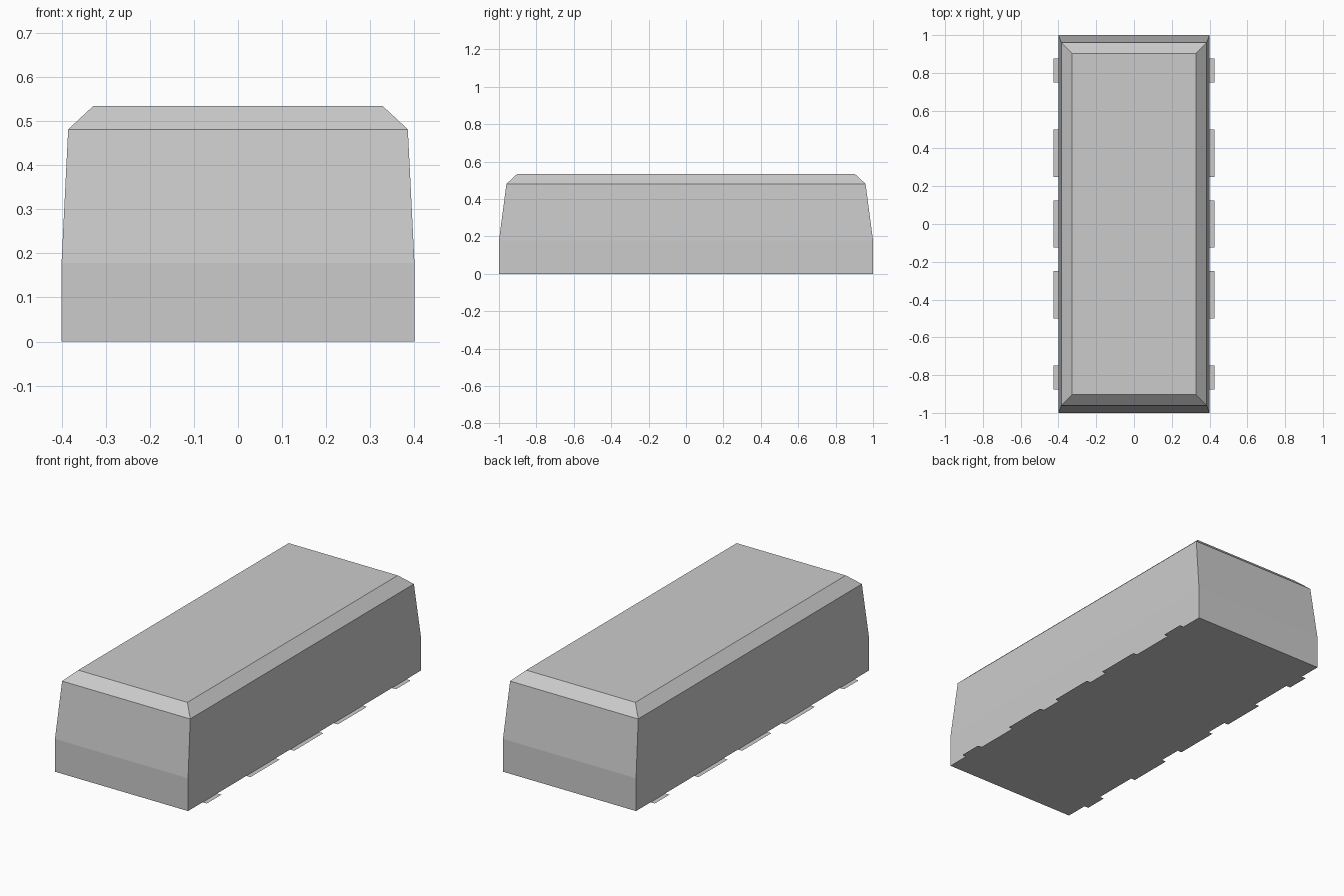
import bpy, bmesh

if "Cube" in bpy.data.objects:
    bpy.data.objects.remove(bpy.data.objects["Cube"])


def make_object(name, bm):
    mesh = bpy.data.meshes.new(name)
    bm.to_mesh(mesh)
    bm.free()
    obj = bpy.data.objects.new(name, mesh)
    bpy.context.collection.objects.link(obj)
    return obj


# Body: stacked rectangular rings (half width, half length, height)
rings = [(0.40, 1.0, 0.0), (0.40, 1.0, 0.178), (0.385, 0.96, 0.481), (0.328, 0.903, 0.534)]
bm = bmesh.new()
loops = [[bm.verts.new((sx * hx, sy * hy, z))
          for sx, sy in ((-1, -1), (1, -1), (1, 1), (-1, 1))]
         for hx, hy, z in rings]
for low, high in zip(loops, loops[1:]):
    for i in range(4):
        j = (i + 1) % 4
        bm.faces.new((low[i], low[j], high[j], high[i]))
bm.faces.new(loops[-1])
bm.faces.new(loops[0][::-1])
make_object("block_body", bm)

# Flat tabs along both long bottom edges
bm = bmesh.new()
spans = [(-0.875, -0.75), (-0.5, -0.25), (-0.125, 0.125), (0.25, 0.5), (0.75, 0.875)]
for side in (-1, 1):
    for y0, y1 in spans:
        corners = [(0.40, y0), (0.425, y0), (0.425, y1), (0.40, y1)]
        face = bm.faces.new([bm.verts.new((side * x, y, 0)) for x, y in corners])
        if face.normal.z > 0 or side > 0:
            face.normal_flip()
make_object("edge_tabs", bm)
